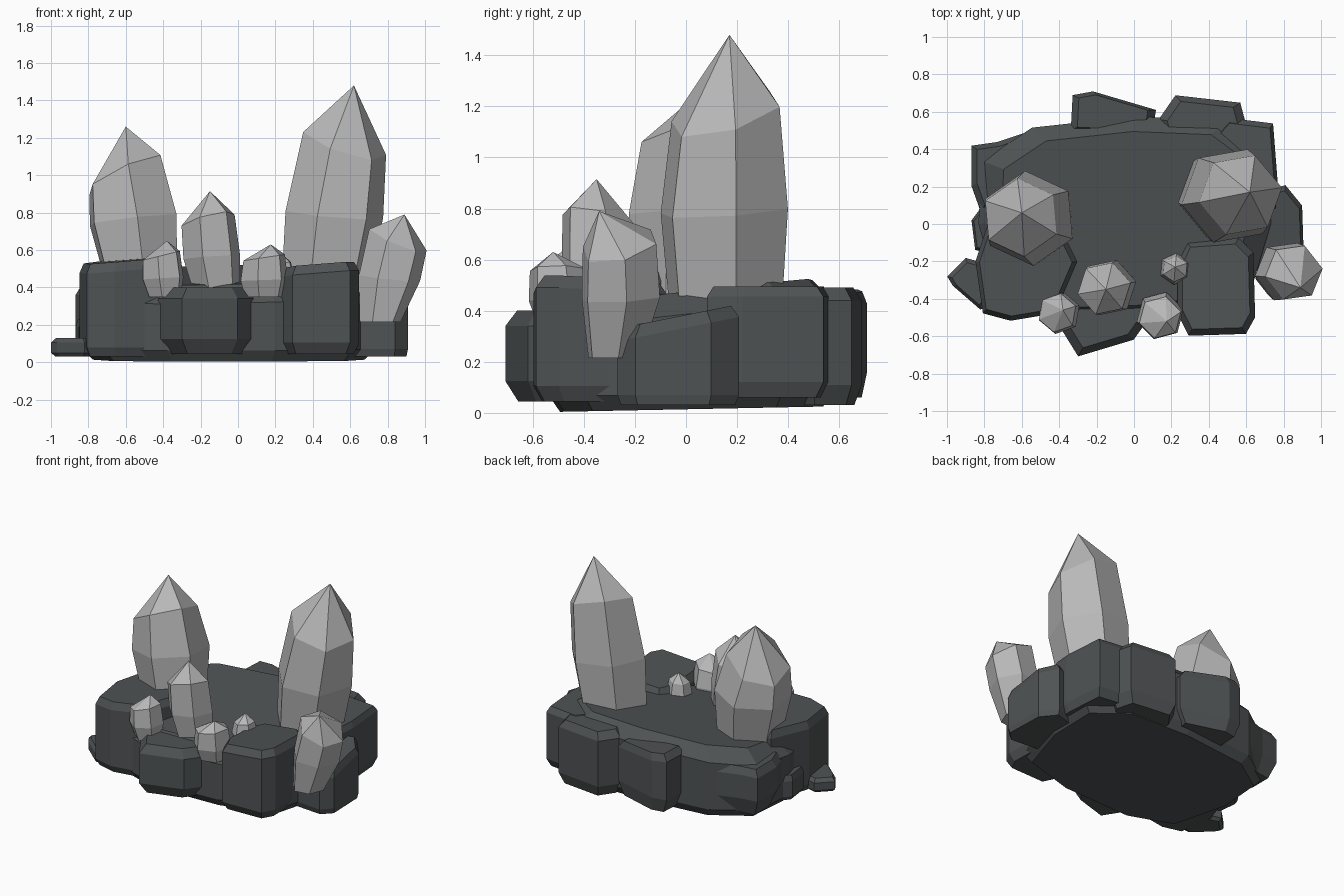
import bpy, bmesh, math


def material(name, rgb):
    m = bpy.data.materials.new(name)
    m.diffuse_color = (*rgb, 1)
    return m


STONE = material("dark stone", (0.078, 0.086, 0.088))
QUARTZ = material("pale crystal", (0.48, 0.48, 0.48))


def skin(name, rings, mat, apex=None):
    """Join matching rings of points into a closed, flat-faced solid."""
    bm = bmesh.new()
    loops = [[bm.verts.new(p) for p in r] for r in rings]
    n = len(loops[0])
    for a, b in zip(loops, loops[1:]):
        for i in range(n):
            j = (i + 1) % n
            bm.faces.new((a[i], a[j], b[j], b[i]))
    bm.faces.new(loops[0][::-1])
    if apex:
        tip = bm.verts.new(apex)
        for i in range(n):
            bm.faces.new((loops[-1][i], loops[-1][(i + 1) % n], tip))
    else:
        bm.faces.new(loops[-1])
    bmesh.ops.recalc_face_normals(bm, faces=bm.faces)
    me = bpy.data.meshes.new(name)
    bm.to_mesh(me)
    bm.free()
    me.materials.append(mat)
    bpy.context.collection.objects.link(bpy.data.objects.new(name, me))


def rock(name, outline, z0, z1, low=0.08, high=0.05, s0=0.82, s1=0.87, tilt=(0, 0), base_tilt=(0, 0)):
    """Chipped block: near-vertical walls with sloped rims top and bottom."""
    cx = sum(p[0] for p in outline) / len(outline)
    cy = sum(p[1] for p in outline) / len(outline)

    def ring(z, s, t):
        pts = []
        for x, y in outline:
            dx, dy = (x - cx) * s, (y - cy) * s
            pts.append((cx + dx, cy + dy, z + t[0] * dx + t[1] * dy))
        return pts
    skin(name, [ring(z0, s0, base_tilt), ring(z0 + low, 0.99, base_tilt),
                ring(z1 - high, 0.99, tilt), ring(z1, s1, tilt)], STONE)


def crystal(name, base, mid, shoulder, apex, phase, tilt, n=6):
    """Rings are (x, y, z, radius); the shoulder is slanted by tilt."""
    rings = []
    for (x, y, z, r), k in ((base, 0), (mid, 0.25), (shoulder, 1)):
        pts = []
        for i in range(n):
            a = math.radians(phase) + 2 * math.pi * i / n
            dx, dy = r * math.cos(a), r * math.sin(a)
            pts.append((x + dx, y + dy, z + k * (tilt[0] * dx + tilt[1] * dy)))
        rings.append(pts)
    skin(name, rings, QUARTZ, apex)


# Main slab
rock("base_slab", [(-0.82, 0.34), (-0.84, 0.0), (-0.72, -0.42), (-0.38, -0.54), (0.2, -0.52),
                   (0.62, -0.4), (0.74, 0.0), (0.74, 0.38), (0.5, 0.56), (0.0, 0.58), (-0.55, 0.52)],
     0.015, 0.47, low=0.06, high=0.09, s0=0.92, s1=0.84, tilt=(0.015, 0.11), base_tilt=(0.0, 0.02))

# Rim rocks, front
rock("front_left_rock", [(-0.85, -0.2), (-0.81, -0.48), (-0.66, -0.52), (-0.42, -0.48),
                         (-0.3, -0.2), (-0.45, 0.1), (-0.75, 0.1)],
     0.03, 0.545, low=0.05, s0=0.9, s1=0.9, tilt=(0.08, 0.02))
rock("front_middle_rock", [(-0.43, -0.5), (-0.3, -0.71), (0.0, -0.62), (0.1, -0.48),
                           (0.02, -0.25), (-0.38, -0.25)], 0.045, 0.4, high=0.06, s0=0.78, s1=0.8)
rock("front_right_rock", [(0.23, -0.48), (0.29, -0.6), (0.6, -0.59), (0.65, -0.5), (0.64, -0.15),
                          (0.56, -0.07), (0.28, -0.09), (0.23, -0.2)],
     0.045, 0.515, low=0.06, s0=0.86, s1=0.86, tilt=(0.08, -0.05))

# Rim rocks, right and back
rock("right_rock", [(0.6, -0.25), (0.84, -0.27), (0.91, -0.2), (0.9, 0.1), (0.81, 0.21), (0.6, 0.15)],
     0.03, 0.375, low=0.04, s0=0.93, tilt=(0, 0.2))
rock("back_right_rock", [(0.5, 0.1), (0.76, 0.08), (0.77, 0.22), (0.745, 0.54), (0.5, 0.57), (0.3, 0.35)],
     0.06, 0.495, low=0.06, high=0.04, s0=0.86, s1=0.88)
rock("back_rock", [(0.13, 0.56), (0.22, 0.69), (0.57, 0.65), (0.61, 0.5), (0.52, 0.35), (0.18, 0.35)],
     0.03, 0.49, low=0.08, s0=0.82, s1=0.8)
rock("back_wedge_rock", [(-0.34, 0.5), (-0.33, 0.69), (-0.22, 0.71), (0.12, 0.61), (0.1, 0.48)],
     0.06, 0.47, low=0.1, s0=0.8, s1=0.82, tilt=(-0.08, 0))
rock("back_left_rock", [(-0.87, 0.2), (-0.87, 0.42), (-0.73, 0.44), (-0.55, 0.5), (-0.42, 0.42),
                        (-0.6, 0.05), (-0.82, 0.06)], 0.07, 0.41, low=0.12, s0=0.72, s1=0.82)

# Small loose stones
rock("left_pebble", [(-1.0, -0.28), (-0.97, -0.33), (-0.82, -0.46), (-0.74, -0.4), (-0.76, -0.22), (-0.9, -0.18)],
     0.03, 0.13, low=0.02, high=0.025, s1=0.8)
rock("left_stone", [(-0.87, 0.02), (-0.85, -0.14), (-0.68, -0.18), (-0.62, 0.05), (-0.78, 0.14)],
     0.05, 0.23, low=0.03, high=0.04)

# Large crystals
crystal("tall_right_crystal", (0.465, 0.155, 0.42, 0.235), (0.515, 0.15, 0.79, 0.265),
        (0.57, 0.155, 1.17, 0.225), (0.62, 0.17, 1.48), 10, (-0.32, 0.25))
crystal("tall_left_crystal", (-0.515, 0.01, 0.42, 0.21), (-0.56, 0.03, 0.76, 0.255),
        (-0.605, 0.035, 1.0, 0.21), (-0.6, 0.06, 1.26), 35, (0.45, -0.25))

# Medium crystals
crystal("middle_crystal", (-0.11, -0.33, 0.36, 0.125), (-0.14, -0.34, 0.56, 0.155),
        (-0.16, -0.345, 0.76, 0.145), (-0.15, -0.35, 0.915), 12, (0.25, -0.2))
crystal("right_crystal", (0.76, -0.28, 0.215, 0.11), (0.81, -0.255, 0.45, 0.165),
        (0.855, -0.26, 0.655, 0.155), (0.89, -0.34, 0.79), 8, (-0.4, 0.2))

# Small crystals
crystal("small_left_crystal", (-0.39, -0.47, 0.35, 0.09), (-0.4, -0.475, 0.45, 0.115),
        (-0.41, -0.475, 0.57, 0.105), (-0.38, -0.46, 0.65), 20, (0.25, 0))
crystal("small_front_crystal", (0.14, -0.48, 0.35, 0.105), (0.14, -0.49, 0.44, 0.13),
        (0.14, -0.5, 0.56, 0.115), (0.175, -0.52, 0.63), 15, (0.15, 0))
crystal("tiny_crystal", (0.22, -0.24, 0.38, 0.06), (0.22, -0.24, 0.45, 0.085),
        (0.22, -0.24, 0.53, 0.07), (0.22, -0.23, 0.59), 25, (0.1, 0))
